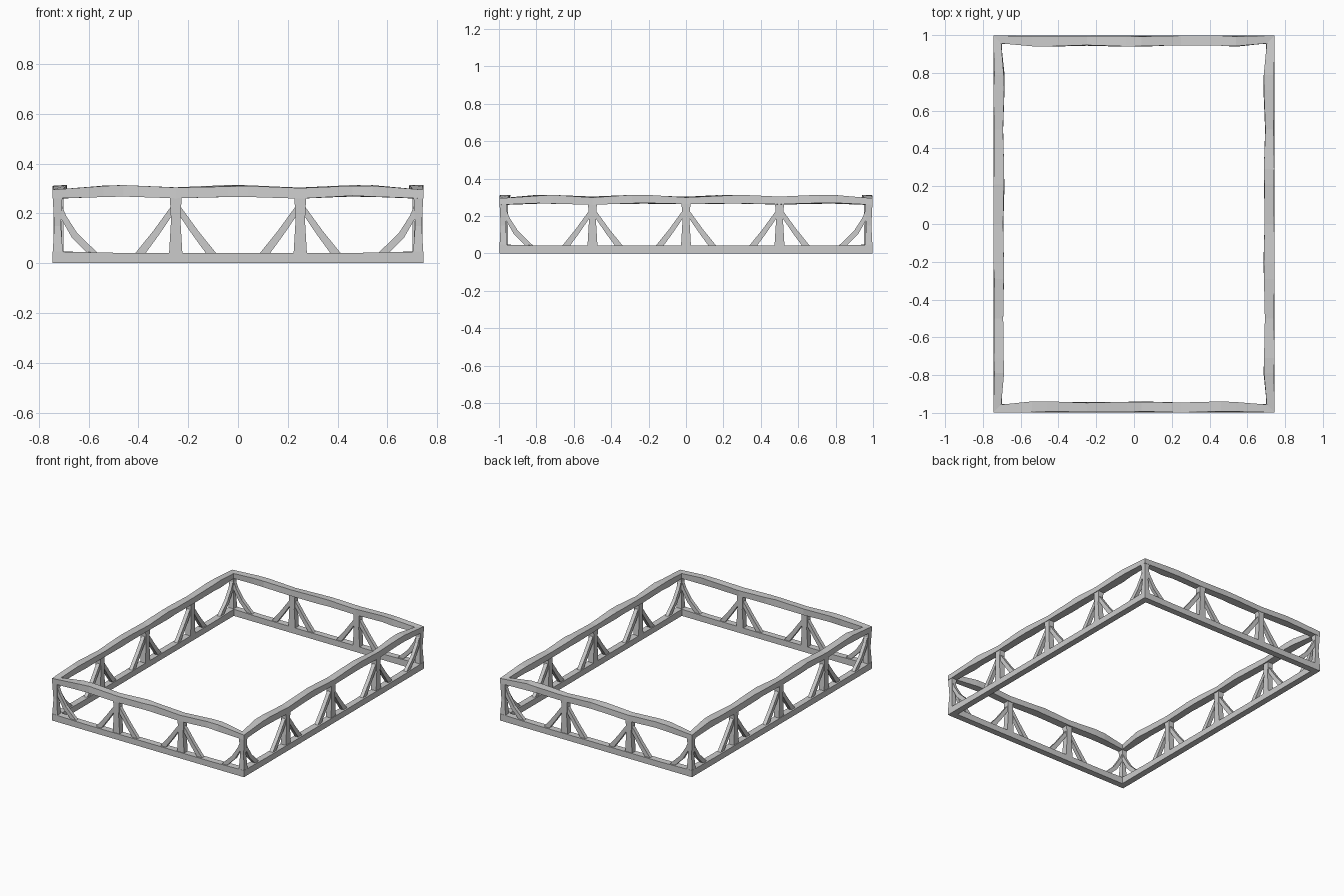
import bpy, bmesh, math, random
from mathutils import Matrix, Vector

if "Cube" in bpy.data.objects:
    bpy.data.objects.remove(bpy.data.objects["Cube"])

random.seed(4)
HX, HY = 0.745, 0.998      # half width and half length of the frame
CORNER = 0.042             # rail depth at the mitred corners


def loft(name, sections, matrix, caps=True):
    """Join a row of four-cornered sections into one flat-faced beam."""
    bm = bmesh.new()
    rings = [[bm.verts.new(matrix @ Vector(p)) for p in s] for s in sections]
    for a, b in zip(rings, rings[1:]):
        for i in range(4):
            j = (i + 1) % 4
            bm.faces.new((a[i], a[j], b[j], b[i]))
    if caps:
        bm.faces.new(rings[0])
        bm.faces.new(rings[-1])
    bmesh.ops.recalc_face_normals(bm, faces=bm.faces[:])
    mesh = bpy.data.meshes.new(name)
    bm.to_mesh(mesh)
    bm.free()
    ob = bpy.data.objects.new(name, mesh)
    bpy.context.collection.objects.link(ob)


def jit(a):
    return random.uniform(-a, a)


def rail(name, half, stations, matrix, wobble):
    """Stations are (u, bottom, top, depth); the two ends are mitred."""
    sections = []
    for u, lo, hi, d in stations:
        end = abs(abs(u) - half) < 1e-6
        a = 0 if end else wobble
        inner = math.copysign(half - d, u) if end else u
        sections.append([(u, jit(a) * 0.4 + a * 0.4, lo + jit(a)),
                         (inner, d + jit(a), lo + jit(a)),
                         (inner, d + jit(a), hi + jit(a)),
                         (u, a + jit(a), hi + jit(a))])
    loft(name, sections, matrix, caps=False)


def strut(name, points, depth, matrix, mid=0.025):
    """Points are (left u, right u, left z, right z) across the beam face."""
    loft(name, [[(l, mid - depth / 2, zl), (r, mid - depth / 2, zr),
                 (r, mid + depth / 2, zr), (l, mid + depth / 2, zl)]
                for l, r, zl, zr in points], matrix)


def side(label, angle, half, dist, posts):
    # Local frame: u along the side, v inward from the outer face, w up
    m = Matrix.Rotation(angle, 4, 'Z') @ Matrix.Translation((0, -dist, 0))

    # Bottom rail
    n = round(half / 0.25)
    us = [-half] + [i * 0.25 for i in range(-n + 1, n)] + [half]
    rail(label + "_bottom_rail", half,
         [(u, 0, 0.047 if abs(u) == half else 0.042, CORNER + 0.003) for u in us],
         m, 0.0)

    # Wavy top rail: dips over the posts, rises between them
    top = []
    for u in us:
        if abs(u) == half:
            top.append((u, 0.26, 0.295, CORNER))
        elif any(abs(u - p) < 0.01 for p in posts):
            top.append((u, 0.262, 0.302, 0.052))
        else:
            for du in (-0.04, 0.04):
                top.append((u + du, 0.268, 0.311, 0.057))
    rail(label + "_top_rail", half, top, m, 0.003)

    # Posts, each with a pair of braces
    for i, p in enumerate(posts):
        strut(f"{label}_post_{i}", [(p - 0.027, p + 0.027, 0.035, 0.035),
                                    (p - 0.019, p + 0.019, 0.17, 0.17),
                                    (p - 0.024, p + 0.024, 0.275, 0.275)], 0.04, m)
        for s, tag in ((-1, "left"), (1, "right")):
            strut(f"{label}_brace_{i}_{tag}",
                  [(p + s * 0.165, p + s * 0.125, 0.037, 0.035),
                   (p + s * 0.09, p + s * 0.068, 0.13, 0.113),
                   (p + s * 0.01, p, 0.24, 0.213)], 0.026, m)

    # Bowed braces in the corners
    for s, tag in ((-1, "left"), (1, "right")):
        strut(f"{label}_corner_brace_{tag}",
              [(s * (half - a), s * (half - b), za, zb) for a, b, za, zb in
               ((0.185, 0.145, 0.038, 0.036), (0.10, 0.078, 0.12, 0.103),
                (0.055, 0.035, 0.19, 0.178), (0.03, 0.015, 0.25, 0.235))],
              0.024, m, 0.022)


short, long = (-0.25, 0.25), (-0.5, 0.0, 0.5)
side("front", 0, HX, HY, short)
side("right", math.pi / 2, HY, HX, long)
side("back", math.pi, HX, HY, short)
side("left", -math.pi / 2, HY, HX, long)

# Corner posts, pinched slightly in the middle
for sx in (-1, 1):
    for sy in (-1, 1):
        rings = []
        for z, out, inn in ((0.04, 0.001, 0.042), (0.15, 0.007, 0.034), (0.27, 0.001, 0.040)):
            rings.append([(sx * (HX - a), sy * (HY - b), z)
                          for a, b in ((out, out), (inn, out), (inn, inn), (out, inn))])
        name = ("front" if sy < 0 else "back") + ("_left" if sx < 0 else "_right")
        loft(name + "_corner_post", rings, Matrix())
